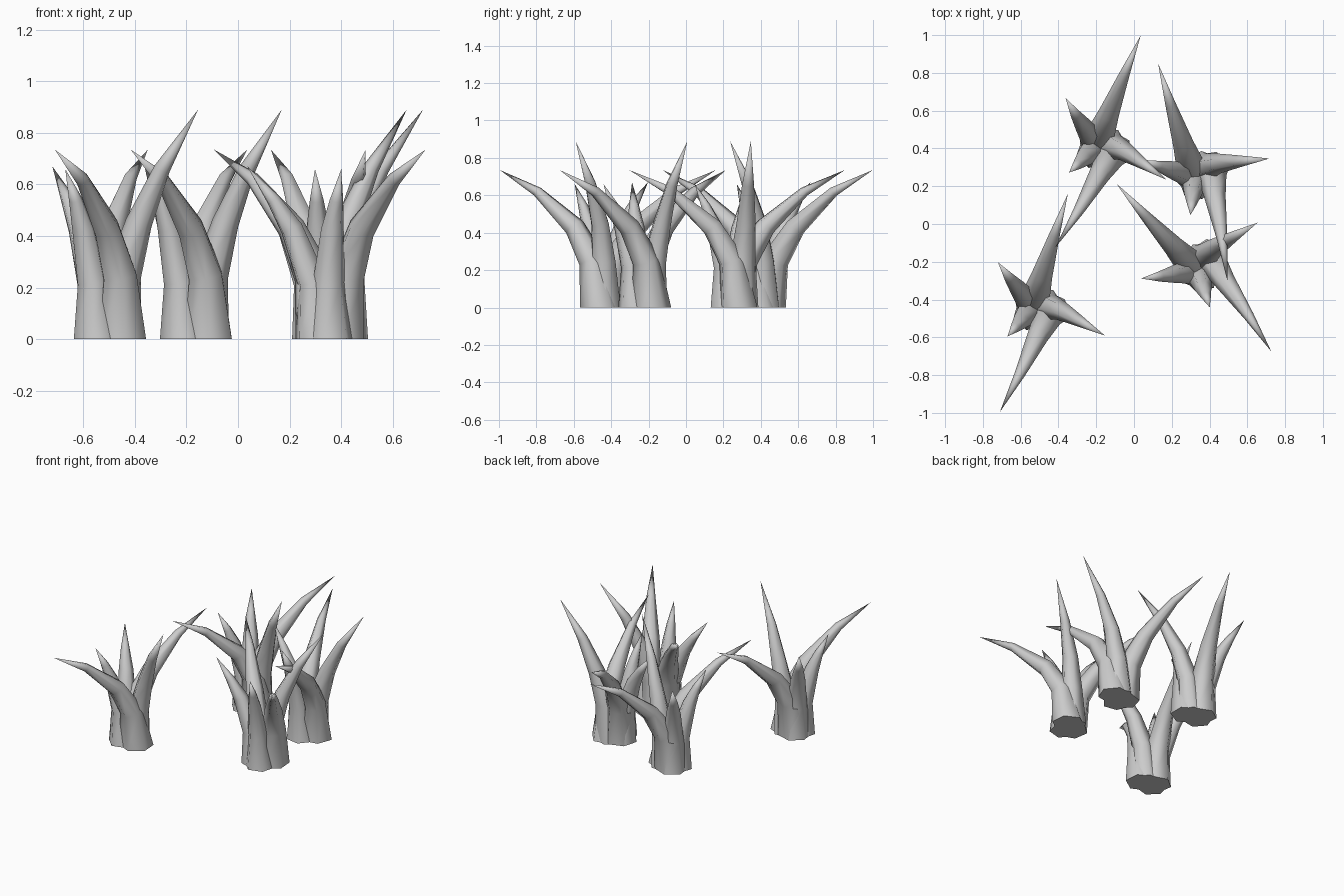
import bpy, bmesh
from math import radians, cos, sin, pi
from mathutils import Vector, Matrix

if "Cube" in bpy.data.objects:
    bpy.data.objects.remove(bpy.data.objects["Cube"])

SIDES = 6
# Each blade: centreline points (x, y, z) with radius; the last point is the tip
BLADES = [
    # long back blade
    [(0.00, -0.01, 0, .105), (0.01, 0.035, .25, .076), (0.045, 0.15, .43, .055),
     (0.11, 0.36, .62, .028), (0.18, 0.575, .735, 0)],
    # long front blade
    [(0.078, -0.045, 0, .106), (0.07, -0.085, .25, .074), (0.02, -0.18, .43, .056),
     (-0.075, -0.38, .62, .028), (-0.18, -0.58, .735, 0)],
    # tall side blade
    [(0.06, -0.02, 0, .095), (0.085, -0.025, .25, .070), (0.145, -0.045, .45, .052),
     (0.235, -0.095, .66, .032), (0.375, -0.175, .89, 0)],
    # short blades
    [(-0.01, -0.005, 0, .098), (-0.035, 0.01, .22, .062), (-0.085, 0.075, .43, .046),
     (-0.13, 0.13, .54, .028), (-0.19, 0.212, .67, 0)],
    [(-0.015, -0.055, 0, .095), (-0.03, -0.06, .22, .064), (-0.07, -0.10, .43, .045),
     (-0.10, -0.135, .54, .027), (-0.14, -0.18, .66, 0)],
]


def add_blade(bm, pts):
    """Tapered tube with a flat foot and a pointed tip."""
    centres = [Vector(p[:3]) for p in pts]
    heading = (centres[-1] - centres[0]).to_2d().normalized()
    side = Vector((-heading.y, heading.x, 0))
    rings = []
    for i in range(len(pts) - 1):
        if i == 0:
            tangent = Vector((0, 0, 1))
        else:
            tangent = ((centres[i + 1] - centres[i]).normalized()
                       + (centres[i] - centres[i - 1]).normalized()).normalized()
        u = (side - tangent * side.dot(tangent)).normalized()
        v = tangent.cross(u)
        r = pts[i][3]
        rings.append([bm.verts.new(centres[i] + r * (u * cos(a) + v * sin(a)))
                      for a in (2 * pi * k / SIDES for k in range(SIDES))])
    tip = bm.verts.new(centres[-1])
    for k in range(SIDES):
        n = (k + 1) % SIDES
        for lo, hi in zip(rings, rings[1:]):
            bm.faces.new((lo[k], lo[n], hi[n], hi[k]))
        bm.faces.new((rings[-1][k], rings[-1][n], tip))
    bm.faces.new(rings[0])


def grass_clump(name, x, y, turn):
    bm = bmesh.new()
    for pts in BLADES:
        add_blade(bm, pts)
    bmesh.ops.recalc_face_normals(bm, faces=bm.faces)
    bm.transform(Matrix.Translation((x, y, 0)) @ Matrix.Rotation(radians(turn), 4, 'Z'))
    mesh = bpy.data.meshes.new(name)
    bm.to_mesh(mesh)
    bm.free()
    ob = bpy.data.objects.new(name, mesh)
    bpy.context.collection.objects.link(ob)
    bpy.ops.object.select_all(action='DESELECT')
    ob.select_set(True)
    bpy.context.view_layer.objects.active = ob
    bpy.ops.object.shade_smooth_by_angle(angle=radians(75))


# Four copies of the clump, each turned differently
grass_clump("grass_clump_front_left", -0.53, -0.415, 0)
grass_clump("grass_clump_back_left", -0.19, 0.44, -4.6)
grass_clump("grass_clump_back_right", 0.31, 0.275, 35)
grass_clump("grass_clump_front_right", 0.315, -0.23, 60)
